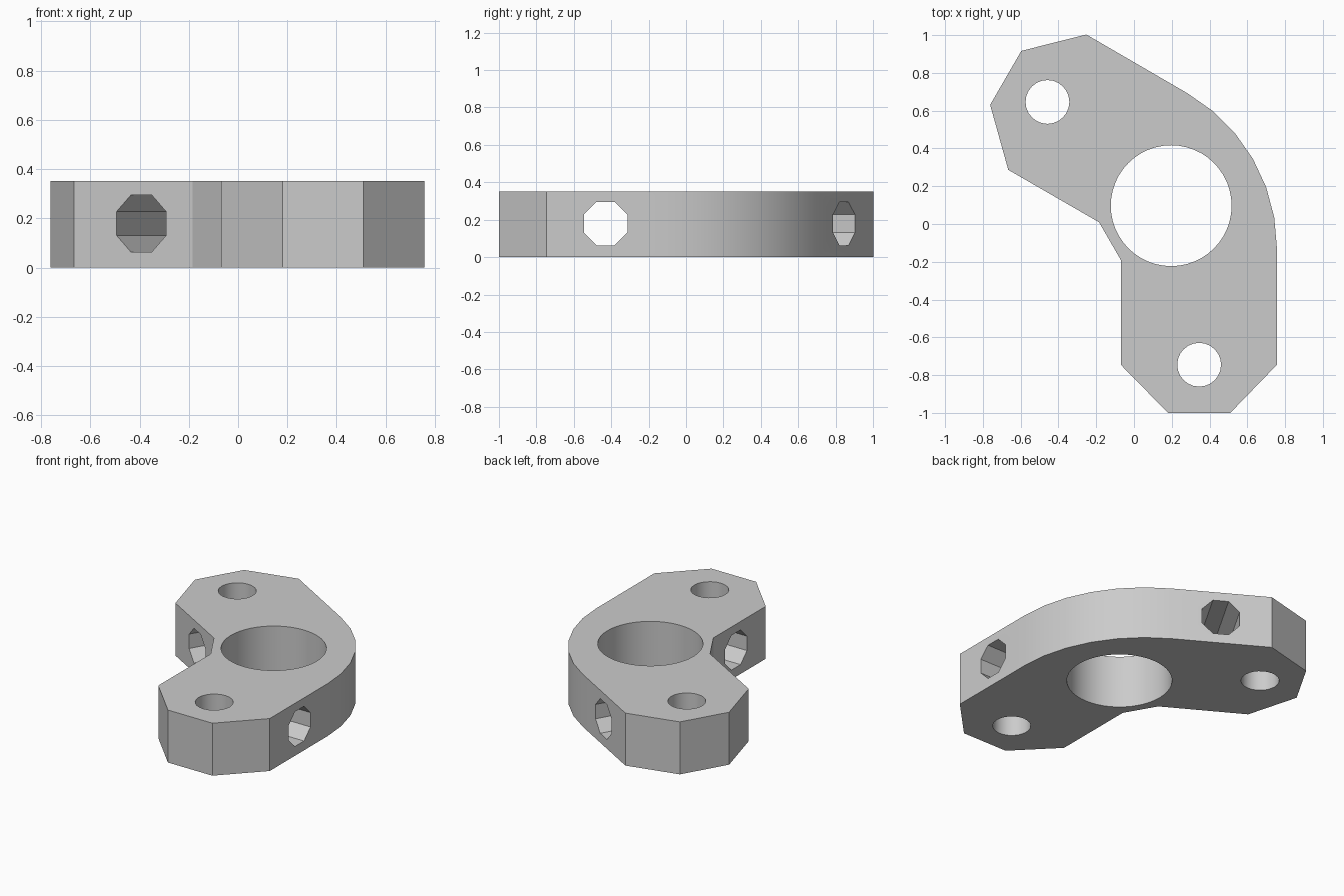
import bpy, bmesh
from math import radians, cos, sin, pi
from mathutils import Vector, Matrix

cube = bpy.data.objects.get("Cube")
if cube:
    bpy.data.objects.remove(cube, do_unlink=True)

HEIGHT = 0.352
HUB = Vector((0.197, 0.097))     # centre of the main bore
AXIS = radians(30)               # the bracket mirrors about this line through the hub


def mirrored(p):
    """Reflect a plan point about the symmetry line."""
    d = Vector(p) - HUB
    c, s = cos(2 * AXIS), sin(2 * AXIS)
    return HUB + Vector((d.x * c + d.y * s, d.x * s - d.y * c))


def cutter(name, centre, radius, sides, depth, turn):
    mesh = bpy.data.meshes.new(name)
    bm = bmesh.new()
    bmesh.ops.create_cone(bm, cap_ends=True, segments=sides, radius1=radius,
                          radius2=radius, depth=depth)
    bm.transform(Matrix.Translation(centre) @ turn)
    bm.to_mesh(mesh)
    bm.free()
    obj = bpy.data.objects.new(name, mesh)
    bpy.context.collection.objects.link(obj)
    obj.hide_render = True
    return obj


# Material
grey = bpy.data.materials.new("plain grey")
grey.use_nodes = True
grey.diffuse_color = (0.6, 0.6, 0.6, 1)
grey.node_tree.nodes["Principled BSDF"].inputs["Base Color"].default_value = (0.6, 0.6, 0.6, 1)

# Plan outline: front arm, outer bend, then the mirrored rear arm
arm = [Vector(p) for p in ((-0.07, -0.19), (-0.07, -0.745), (0.18, -1.0),
                           (0.51, -1.0), (0.757, -0.745))]
bend = [Vector((-0.193, -0.13)) + 0.95 * Vector((cos(a), sin(a)))
        for a in (radians(10 * i) for i in range(7))]
outline = arm + bend + [mirrored(p) for p in reversed(arm)]

# Extruded body
mesh = bpy.data.meshes.new("bracket_body")
bm = bmesh.new()
base = bm.faces.new([bm.verts.new((p.x, p.y, 0)) for p in outline])
top = bmesh.ops.extrude_face_region(bm, geom=[base])["geom"]
bmesh.ops.translate(bm, vec=(0, 0, HEIGHT),
                    verts=[v for v in top if isinstance(v, bmesh.types.BMVert)])
bmesh.ops.recalc_face_normals(bm, faces=bm.faces)
bm.to_mesh(mesh)
bm.free()
mesh.materials.append(grey)
body = bpy.data.objects.new("bracket_body", mesh)
bpy.context.collection.objects.link(body)

# Main bore, arm bolt holes and octagonal cross holes
upright = Matrix.Identity(4)
cutters = [cutter("main_bore", (*HUB, HEIGHT / 2), 0.32, 48, 1, upright)]
bolt, cross = Vector((0.345, -0.745)), Vector((0.345, -0.43))
for side, place, angle in (("front", Vector, 0), ("rear", mirrored, 2 * AXIS)):
    cutters.append(cutter(side + "_bolt_hole", (*place(bolt), HEIGHT / 2),
                          0.116, 24, 1, upright))
    sideways = (Matrix.Rotation(angle, 4, "Z") @ Matrix.Rotation(pi / 2, 4, "Y")
                @ Matrix.Rotation(pi / 8, 4, "Z"))
    cutters.append(cutter(side + "_cross_hole", (*place(cross), 0.179),
                          0.126, 8, 1.2, sideways))

bpy.ops.object.select_all(action="DESELECT")
bpy.context.view_layer.objects.active = body
body.select_set(True)
for c in cutters:
    mod = body.modifiers.new(c.name, "BOOLEAN")
    mod.operation, mod.solver, mod.object = "DIFFERENCE", "EXACT", c
    bpy.ops.object.modifier_apply(modifier=mod.name)
    bpy.data.objects.remove(c, do_unlink=True)

bpy.ops.object.shade_smooth_by_angle(angle=radians(25))
